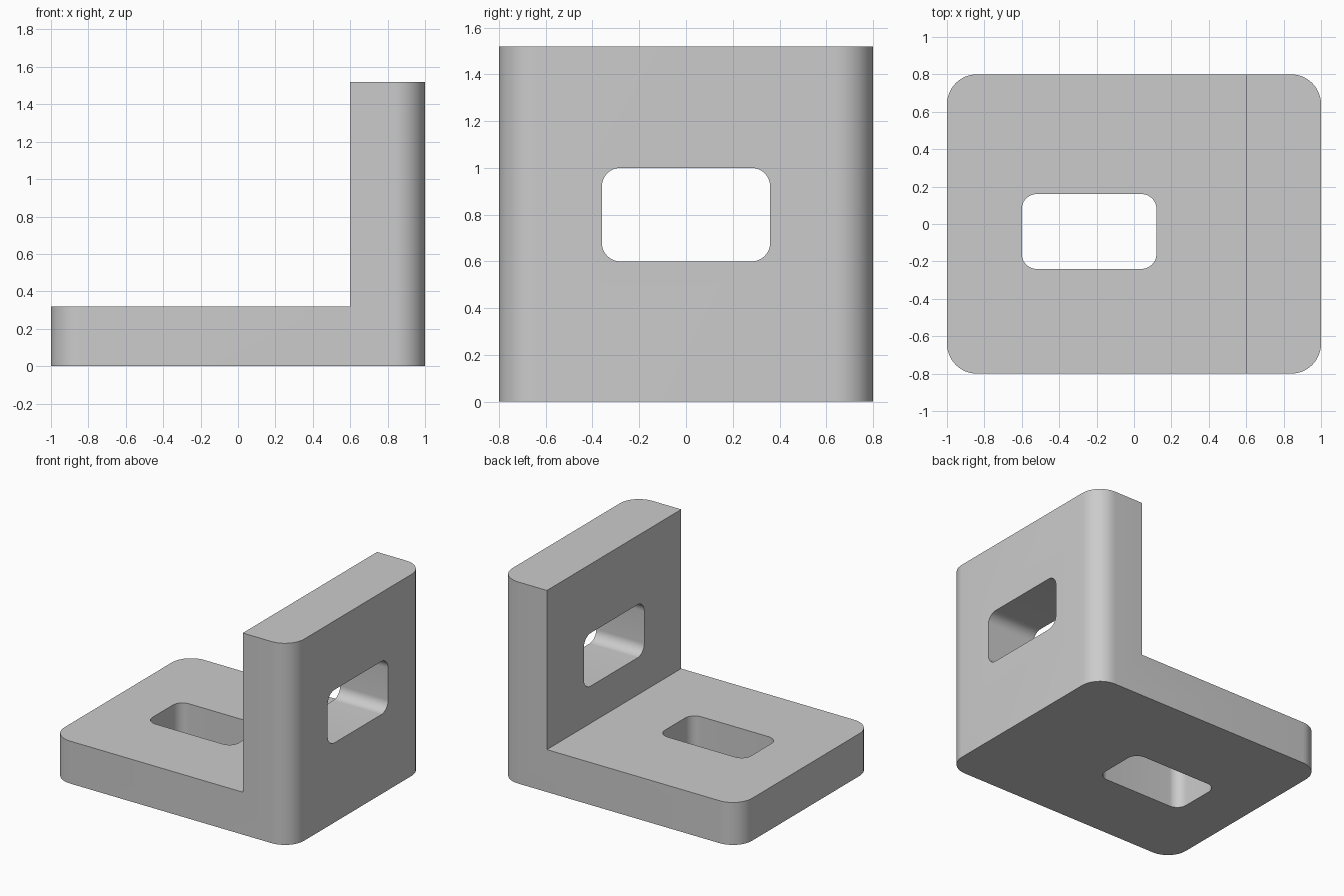
import bpy, bmesh, math
from mathutils import Matrix, Vector

cube = bpy.data.objects.get("Cube")
if cube:
    bpy.data.objects.remove(cube, do_unlink=True)

grey = bpy.data.materials.new("plain grey")
grey.use_nodes = True
colour = (0.6, 0.6, 0.6, 1)
grey.diffuse_color = colour
grey.node_tree.nodes["Principled BSDF"].inputs["Base Color"].default_value = colour


def rounded_block(name, low, high, radius=0, axis=2):
    """Box between two corners, its edges along one axis rounded."""
    low, high = Vector(low), Vector(high)
    bm = bmesh.new()
    bmesh.ops.create_cube(bm, size=1, matrix=Matrix.Translation((low + high) / 2)
                          @ Matrix.Diagonal((*(high - low), 1)))
    if radius:
        edges = [e for e in bm.edges
                 if abs(e.verts[0].co[axis] - e.verts[1].co[axis]) > 0.01]
        bmesh.ops.bevel(bm, geom=edges, offset=radius, segments=12,
                        profile=0.5, affect='EDGES')
    mesh = bpy.data.meshes.new(name)
    bm.to_mesh(mesh)
    bm.free()
    mesh.materials.append(grey)
    obj = bpy.data.objects.new(name, mesh)
    bpy.context.collection.objects.link(obj)
    return obj


# Full block with rounded upright corners, carved into an angle bracket
bracket = rounded_block("angle_bracket", (-1, -0.8, 0), (1, 0.8, 1.52), 0.16)
cutters = [
    rounded_block("step_cutter", (-1.2, -1, 0.32), (0.6, 1, 2)),
    rounded_block("base_slot_cutter", (-0.6, -0.24, -0.2), (0.12, 0.16, 0.5), 0.08),
    rounded_block("wall_slot_cutter", (0.4, -0.36, 0.6), (1.2, 0.36, 1), 0.08, axis=0),
]

bpy.ops.object.select_all(action='DESELECT')
bracket.select_set(True)
bpy.context.view_layer.objects.active = bracket
for cutter in cutters:
    cut = bracket.modifiers.new(cutter.name, 'BOOLEAN')
    cut.operation = 'DIFFERENCE'
    cut.solver = 'EXACT'
    cut.object = cutter
    bpy.ops.object.modifier_apply(modifier=cut.name)
for cutter in cutters:
    bpy.data.objects.remove(cutter, do_unlink=True)

bpy.ops.object.shade_smooth_by_angle(angle=math.radians(30))
